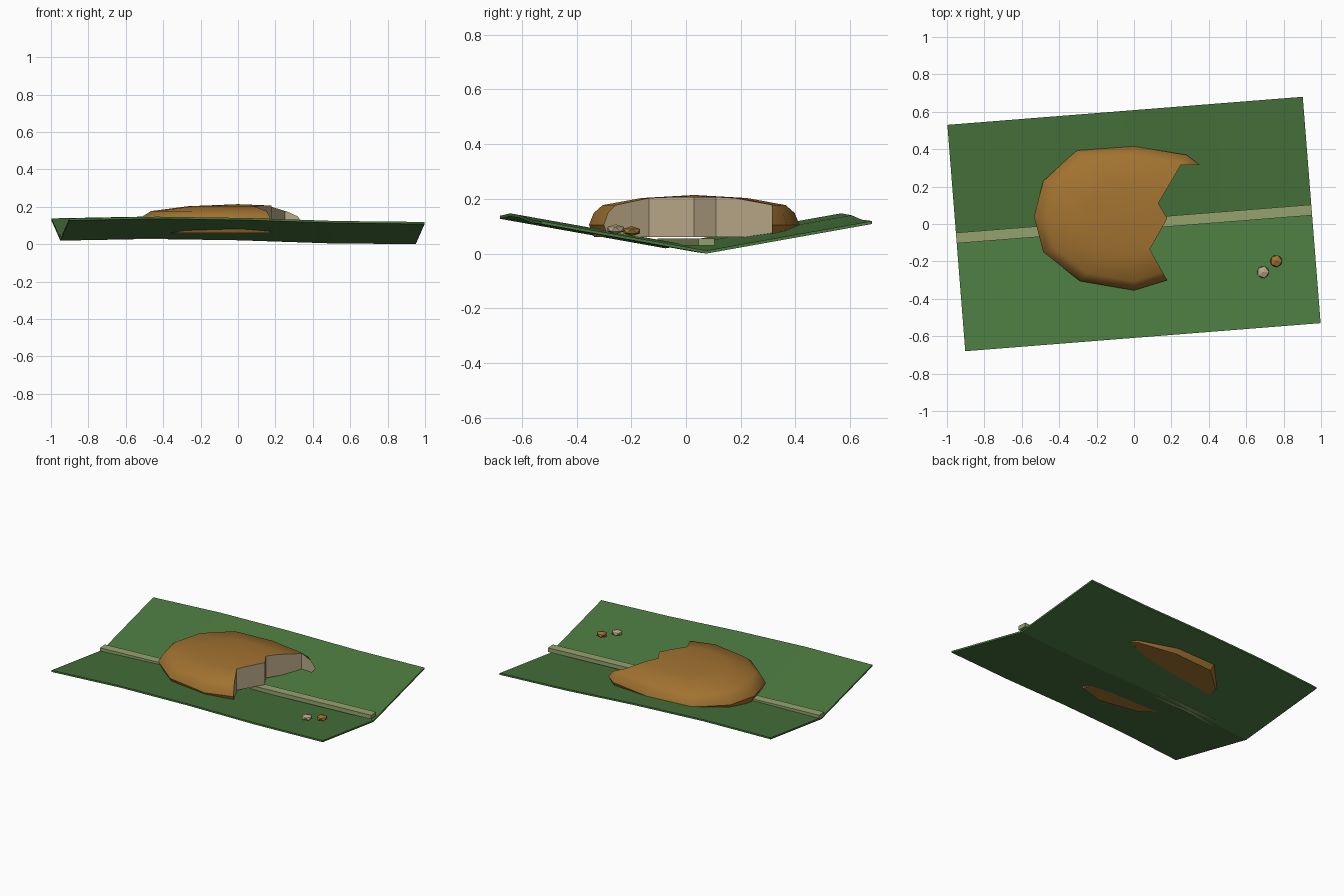
import bpy, bmesh, math
from mathutils import Matrix

if "Cube" in bpy.data.objects:
    bpy.data.objects.remove(bpy.data.objects["Cube"])

TILT = math.atan2(0.15, 1.9)


def mat(name, col):
    m = bpy.data.materials.new(name)
    m.diffuse_color = (*col, 1)
    m.use_nodes = True
    m.node_tree.nodes["Principled BSDF"].inputs["Base Color"].default_value = m.diffuse_color
    return m


GREEN = mat("leaf_green", (0.07, 0.19, 0.05))
PALE = mat("rib_green", (0.30, 0.36, 0.16))
BROWN = mat("crust_brown", (0.36, 0.17, 0.03))
CREAM = mat("crumb_cream", (0.50, 0.40, 0.25))


def finish(bm, name, mats, index=0):
    bmesh.ops.recalc_face_normals(bm, faces=bm.faces)
    for f in bm.faces:
        f.material_index = index
    me = bpy.data.meshes.new(name)
    bm.to_mesh(me)
    bm.free()
    ob = bpy.data.objects.new(name, me)
    bpy.context.collection.objects.link(ob)
    for m in mats:
        me.materials.append(m)
    return ob


def loft(rings, cap_start=True, cap_end=True):
    bm = bmesh.new()
    vs = [[bm.verts.new(p) for p in r] for r in rings]
    n = len(vs[0])
    for a, b in zip(vs, vs[1:]):
        for i in range(n):
            j = (i + 1) % n
            bm.faces.new((a[i], a[j], b[j], b[i]))
    if cap_start:
        bm.faces.new(vs[0])
    if cap_end:
        bm.faces.new(vs[-1])
    return bm, vs


# leaf: shallow V section swept along a gently waved spine
HALF, RISE, T = 0.607, 0.108, 0.011
spine = [(-0.953, 0.019), (-0.48, 0.028), (0, 0.021), (0.48, 0.005), (0.953, 0.0)]
sections = [[(x, -HALF, z + RISE), (x, 0, z), (x, HALF, z + RISE),
             (x, HALF, z + RISE + T), (x, 0, z + T), (x, -HALF, z + RISE + T)]
            for x, z in spine]
bm, _ = loft(sections)
leaf = finish(bm, "leaf", [GREEN])
leaf.rotation_euler.z = TILT

# raised leaf rib
bm = bmesh.new()
bmesh.ops.create_cube(bm, size=1, matrix=Matrix.Translation((0, 0, 0.042))
                      @ Matrix.Diagonal((1.906, 0.057, 0.027, 1)))
rib = finish(bm, "leaf_rib", [PALE])
rib.rotation_euler.z = TILT

# bun: twelve-sided dome from scaled copies of one outline
outline = [(-0.535, 0.04), (-0.485, -0.15), (-0.29, -0.305), (0, -0.355),
           (0.27, -0.272), (0.47, -0.15), (0.53, 0.03), (0.48, 0.22),
           (0.28, 0.37), (0, 0.415), (-0.305, 0.395), (-0.485, 0.23)]
levels = [(0.95, 0.06), (1.0, 0.105), (0.955, 0.148), (0.87, 0.177), (0.5, 0.203)]
rings = [[(x * s, 0.03 + (y - 0.03) * s, z) for x, y in outline] for s, z in levels]
bm, vs = loft(rings, cap_end=False)
top = bm.verts.new((0, 0.03, 0.214))
for i in range(12):
    bm.faces.new((vs[-1][i], vs[-1][(i + 1) % 12], top))
bun = finish(bm, "bitten_bun", [BROWN, CREAM])

# bite: jagged prism removed from the right side
bite = [(0.7, 0.315), (0.25, 0.315), (0.13, 0.11), (0.178, 0.03),
        (0.085, -0.135), (0.205, -0.35), (0.25, -0.5), (0.7, -0.5)]
bm, _ = loft([[(x, y, z) for x, y in bite] for z in (-0.2, 0.5)])
cutter = finish(bm, "bite_cutter", [BROWN, CREAM], 1)
cutter.hide_render = True
mod = bun.modifiers.new("bite", "BOOLEAN")
mod.operation = "DIFFERENCE"
mod.solver = "EXACT"
mod.object = cutter
bpy.context.view_layer.objects.active = bun
bun.select_set(True)
bpy.ops.object.modifier_apply(modifier="bite")
bpy.data.objects.remove(cutter)
bpy.ops.object.shade_smooth_by_angle(angle=math.radians(35))

# crumbs
for name, pos, m in (("pale_crumb", (0.69, -0.257, 0.089), CREAM),
                     ("crust_crumb", (0.76, -0.198, 0.082), BROWN)):
    bm = bmesh.new()
    bmesh.ops.create_icosphere(bm, subdivisions=1, radius=0.036)
    ob = finish(bm, name, [m])
    ob.location = pos
    ob.scale.z = 0.5
